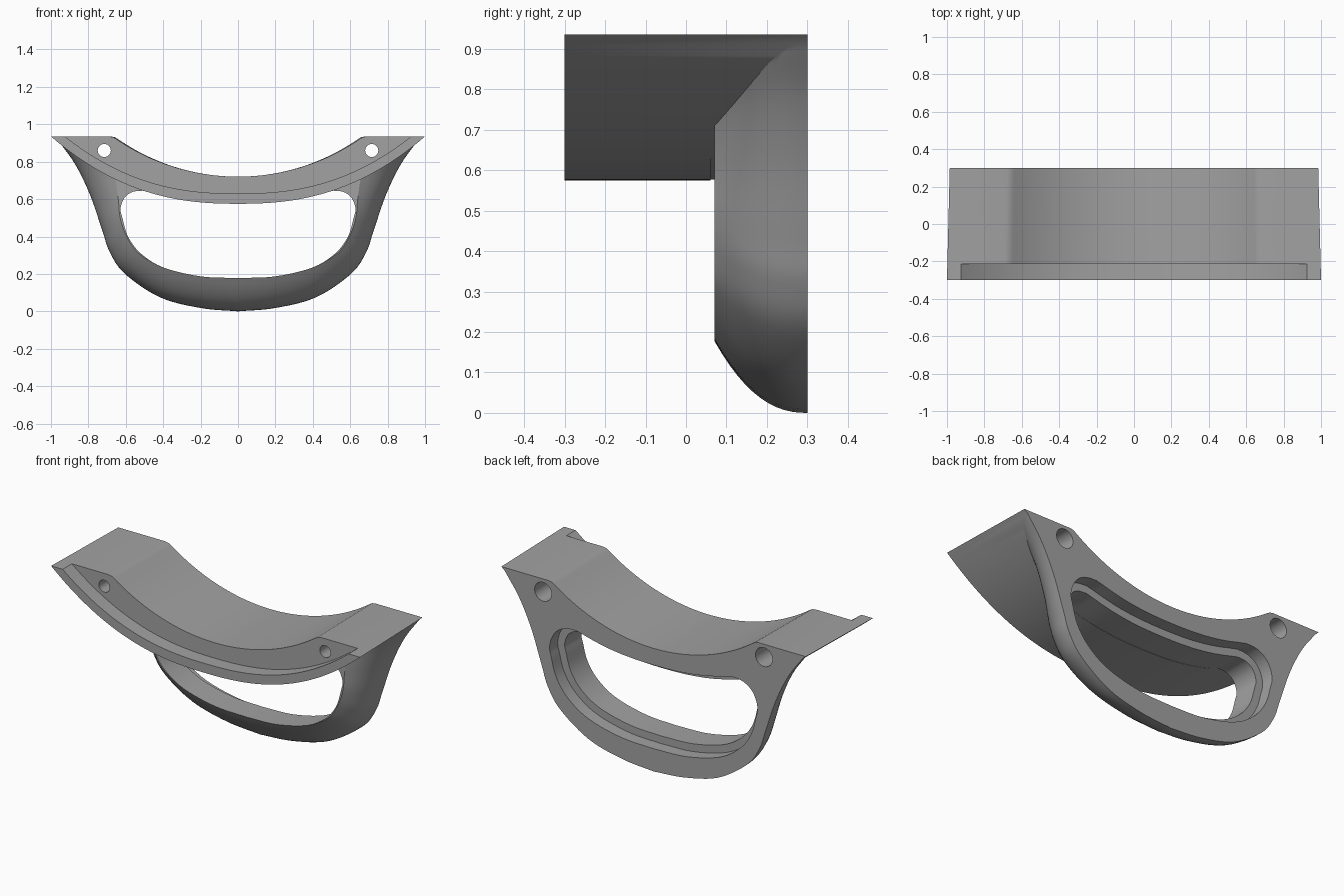
import bpy, bmesh, math
from mathutils import Vector

if "Cube" in bpy.data.objects:
    bpy.data.objects.remove(bpy.data.objects["Cube"])

grey = bpy.data.materials.new("plain grey")
grey.diffuse_color = (0.36, 0.36, 0.36, 1)
grey.use_nodes = True
grey.node_tree.nodes["Principled BSDF"].inputs["Base Color"].default_value = grey.diffuse_color


def loft(name, rings):
    """Closed solid through matching (x, z) outlines, each at its own y."""
    bm = bmesh.new()
    loops = [[bm.verts.new((x, y, z)) for x, z in pts] for y, pts in rings]
    n = len(loops[0])
    for a, b in zip(loops, loops[1:]):
        for i in range(n):
            j = (i + 1) % n
            bm.faces.new((a[i], a[j], b[j], b[i]))
    bm.faces.new(loops[0])
    bm.faces.new(loops[-1])
    bmesh.ops.recalc_face_normals(bm, faces=bm.faces)
    mesh = bpy.data.meshes.new(name)
    bm.to_mesh(mesh)
    bm.free()
    mesh.materials.append(grey)
    ob = bpy.data.objects.new(name, mesh)
    bpy.context.collection.objects.link(ob)
    return ob


def spline(pts, steps=6):
    """Smooth curve through the given points."""
    p = [Vector(q) for q in pts]
    p = [2 * p[0] - p[1]] + p + [2 * p[-1] - p[-2]]
    out = []
    for i in range(1, len(p) - 2):
        a, b, c, d = p[i - 1:i + 3]
        for k in range(steps):
            t = k / steps
            out.append(0.5 * (2 * b + (c - a) * t + (2 * a - 5 * b + 4 * c - d) * t * t
                              + (3 * b - a - 3 * c + d) * t ** 3))
    return out + [p[-2]]


def mirrored(half):
    """Half outline from bottom centre to top centre, mirrored to a full loop."""
    return [tuple(q) for q in half] + [(-q[0], q[1]) for q in reversed(half[1:-1])]


def grow(pts, d):
    """Offset a counter-clockwise loop outward."""
    out = []
    for i, q in enumerate(pts):
        t = (Vector(pts[(i + 1) % len(pts)]) - Vector(pts[i - 1])).normalized()
        out.append((q[0] + t.y * d, q[1] - t.x * d))
    return out


def boolean(target, tool, op):
    m = target.modifiers.new(op, 'BOOLEAN')
    m.operation, m.object, m.solver = op, tool, 'EXACT'
    bpy.context.view_layer.objects.active = target
    bpy.ops.object.modifier_apply(modifier=m.name)
    bpy.data.objects.remove(tool)


def under(x):
    return 0.575 + 0.36 * abs(x) ** 2.4


# Curved saddle: crescent section, a little narrower at the back
N = 32
half = [(i / N, under(i / N)) for i in range(N + 1)]
half += [(0.69, 0.935), (0.668, 0.931), (0.65, 0.92)]
half += [(x, 1.876 - math.sqrt(1.156 ** 2 - x * x))
         for x in [0.63 * (1 - i / 20) for i in range(21)]]
section = mirrored(half)
body = loft("saddle_with_handle", [(-0.3, section),
                                   (0.3, [(x * 0.985, z) for x, z in section])])

# Front rebate that leaves a thin lip along the lower edge
half = [(0.925 * i / N, 0.63 + 0.305 * (i / N) ** 2.4) for i in range(N + 1)]
half += [(0.925, 1.1), (0, 1.1)]
cut = mirrored(half)
boolean(body, loft("rebate_cutter", [(-0.4, cut), (-0.215, cut)]), 'DIFFERENCE')

# Handle: outer outline shrinks from the back towards the front
back = spline([(0, 0), (0.2, 0.018), (0.417, 0.075), (0.604, 0.2), (0.685, 0.315),
               (0.725, 0.43), (0.79, 0.62), (0.87, 0.785), (0.965, 0.918)])
front = spline([(0, 0.178), (0.2, 0.187), (0.4, 0.235), (0.53, 0.31), (0.595, 0.4),
                (0.63, 0.5), (0.64, 0.6), (0.657, 0.71), (0.69, 0.8)])
cap = [(0.66, 0.82), (0.5, 0.745), (0.25, 0.67), (0, 0.65)]
rings = []
for k in range(13):
    s = k / 12
    f = s ** 2.3
    rings.append((0.3 - 0.23 * s, mirrored([b.lerp(q, f) for b, q in zip(back, front)] + cap)))
boolean(body, loft("handle", rings), 'UNION')

# Finger opening with a stepped rim at the back
half = spline([(0, 0.178), (0.2, 0.187), (0.4, 0.235), (0.52, 0.31), (0.588, 0.4),
               (0.618, 0.5), (0.628, 0.55), (0.607, 0.607), (0.565, 0.638), (0.51, 0.645)], 5)
half += [(x, under(x) + 0.002) for x in (0.46, 0.4, 0.34, 0.28, 0.21, 0.14, 0.07, 0)]
hole = mirrored(half)
wide = grow(hole, 0.045)
boolean(body, loft("opening_cutter", [(0.06, hole), (0.225, hole), (0.225, wide), (0.35, wide)]),
        'DIFFERENCE')


# Bolt holes, counterbored from the back
def circle(cx, r):
    return [(cx + r * math.cos(i * math.tau / 32), 0.86 + r * math.sin(i * math.tau / 32))
            for i in range(32)]


for cx in (-0.715, 0.715):
    boolean(body, loft("bolt_cutter", [(-0.4, circle(cx, 0.035)), (0.08, circle(cx, 0.035)),
                                       (0.08, circle(cx, 0.055)), (0.4, circle(cx, 0.055))]),
            'DIFFERENCE')

bpy.ops.object.select_all(action='DESELECT')
body.select_set(True)
bpy.context.view_layer.objects.active = body
bpy.ops.object.shade_smooth_by_angle(angle=math.radians(25))
